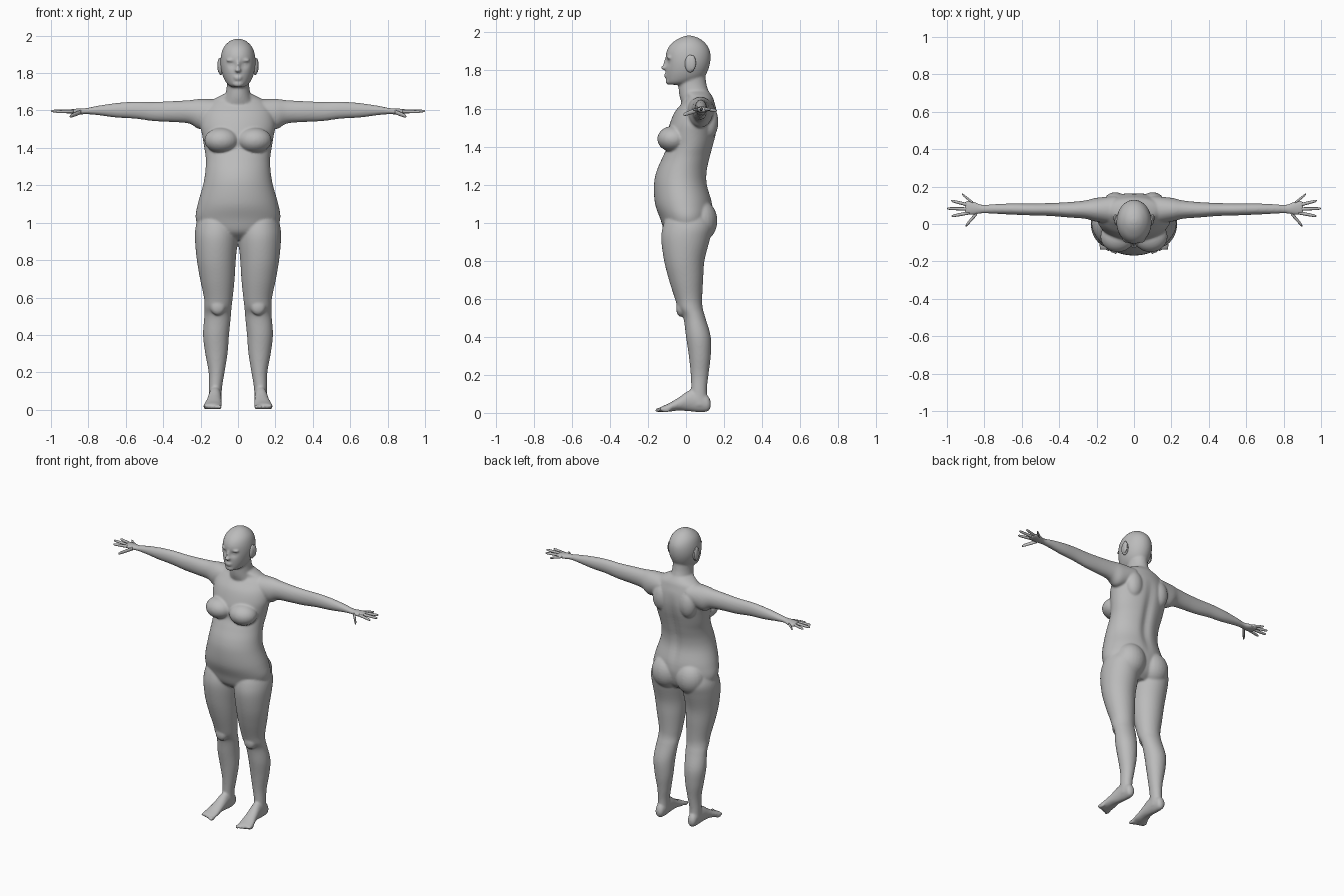
import bpy
import bmesh
import math
from mathutils import Matrix, Vector

cube = bpy.data.objects.get("Cube")
if cube:
    bpy.data.objects.remove(cube, do_unlink=True)

skin = bpy.data.materials.new("plain_grey")
skin.use_nodes = True
grey = (0.5, 0.5, 0.5, 1)
skin.diffuse_color = grey
skin.node_tree.nodes["Principled BSDF"].inputs["Base Color"].default_value = grey


def catmull(rings, steps):
    """Smoothly interpolate a list of rings."""
    result = []
    last = len(rings) - 1
    for i in range(last):
        a, b, c, d = (rings[min(max(i + k, 0), last)] for k in (-1, 0, 1, 2))
        for s in range(steps):
            t = s / steps
            result.append([
                q + t / 2 * (r - p + t * (2 * p - 5 * q + 4 * r - w + t * (3 * (q - r) + w - p)))
                for p, q, r, w in zip(a, b, c, d)])
    result.append(list(rings[last]))
    return result


def loft(bm, rings, axis="z", side=1, segments=40, steps=5):
    """Closed tube through oval rings: (position, low, high, low, high)."""
    loops = []
    for pos, a_low, a_high, b_low, b_high in catmull(rings, steps):
        loop = []
        for k in range(segments):
            angle = math.tau * k / segments
            a = (a_low + a_high) / 2 + (a_high - a_low) / 2 * math.cos(angle)
            b = (b_low + b_high) / 2 + (b_high - b_low) / 2 * math.sin(angle)
            x, y, z = {"x": (pos, a, b), "y": (a, pos, b), "z": (a, b, pos)}[axis]
            loop.append(bm.verts.new((x * side, y, z)))
        loops.append(loop)
    for low, high in zip(loops, loops[1:]):
        for k in range(segments):
            n = (k + 1) % segments
            bm.faces.new((low[k], low[n], high[n], high[k]))
    bm.faces.new(loops[0])
    bm.faces.new(loops[-1])
    return [v for loop in loops for v in loop]


def ball(bm, centre, radii):
    place = Matrix.Translation(centre) @ Matrix.Diagonal((*radii, 1))
    bmesh.ops.create_uvsphere(bm, u_segments=24, v_segments=16, radius=1, matrix=place)


def pair(bm, centre, radii):
    for side in (-1, 1):
        ball(bm, (centre[0] * side, *centre[1:]), radii)


def symmetric(rings):
    """Rings given as (height, half width, front, back)."""
    return [(z, -w, w, front, back) for z, w, front, back in rings]


def finish(bm, name):
    bmesh.ops.recalc_face_normals(bm, faces=bm.faces)
    for face in bm.faces:
        face.smooth = True
    mesh = bpy.data.meshes.new(name)
    bm.to_mesh(mesh)
    bm.free()
    mesh.materials.append(skin)
    obj = bpy.data.objects.new(name, mesh)
    bpy.context.collection.objects.link(obj)
    return obj


body = bmesh.new()

# Torso with a groove along the spine
torso = loft(body, symmetric([
    (.91, .1, -.06, .08), (.95, .19, -.11, .12), (1.02, .226, -.135, .14),
    (1.1, .215, -.163, .14), (1.2, .187, -.168, .115), (1.27, .175, -.155, .115),
    (1.34, .172, -.125, .13), (1.4, .18, -.1, .145), (1.46, .19, -.1, .16),
    (1.52, .2, -.085, .167), (1.58, .19, -.06, .163), (1.63, .165, -.02, .15),
    (1.66, .13, 0, .14), (1.69, .07, -.02, .12)]), segments=64)
for v in torso:
    if v.co.y > .05 and 1.05 < v.co.z < 1.6:
        fade = math.sin(math.pi * (v.co.z - 1.05) / .55)
        v.co.y -= .016 * fade * math.exp(-(v.co.x / .03) ** 2)

# Bust, buttocks and shoulder blades
pair(body, (.088, -.068, 1.44), (.092, .083, .068))
pair(body, (.09, .075, 1.01), (.1, .09, .11))
pair(body, (.1, .12, 1.53), (.06, .05, .09))

# Neck
loft(body, symmetric([
    (1.62, .095, -.02, .13), (1.67, .072, -.035, .125),
    (1.73, .06, -.04, .107), (1.8, .06, -.04, .1)]))

# Head with eye sockets
head = loft(body, symmetric([
    (1.725, .028, -.09, 0), (1.735, .05, -.1, .04), (1.76, .07, -.105, .09),
    (1.8, .086, -.107, .115), (1.85, .094, -.107, .128), (1.9, .09, -.102, .126),
    (1.94, .075, -.078, .105), (1.97, .045, -.035, .068), (1.983, .014, .002, .03)]),
    segments=64)
for v in head:
    if v.co.y < 0:
        away = Vector((abs(v.co.x) - .034, v.co.z - 1.846)).length
        v.co.y += .014 * math.exp(-(away / .018) ** 2)

# Facial features
pair(body, (.034, -.079, 1.846), (.014, .013, .01))
pair(body, (.034, -.087, 1.868), (.03, .015, .009))
ball(body, (0, -.104, 1.835), (.01, .014, .034))
ball(body, (0, -.112, 1.815), (.017, .02, .012))
ball(body, (0, -.104, 1.778), (.024, .012, .007))
ball(body, (0, -.102, 1.767), (.021, .012, .007))
ball(body, (0, -.088, 1.742), (.03, .02, .018))

leg_rings = [
    (1.04, .03, .205, -.1, .12), (.98, .004, .226, -.122, .14),
    (.91, .002, .23, -.13, .125), (.8, .012, .22, -.115, .097),
    (.7, .018, .203, -.09, .09), (.6, .028, .182, -.058, .085),
    (.55, .034, .179, -.042, .088), (.5, .038, .18, -.014, .102),
    (.4, .048, .187, 0, .13), (.3, .056, .175, .015, .13),
    (.2, .072, .157, .025, .118), (.12, .085, .155, .027, .11),
    (.04, .088, .156, .025, .115)]
foot_rings = [
    (.13, .11, .135, .03, .06), (.115, .095, .15, .008, .09),
    (.07, .088, .155, .004, .12), (.02, .088, .158, .008, .12),
    (-.04, .088, .168, .012, .08), (-.09, .086, .182, .006, .05),
    (-.125, .087, .186, .006, .035), (-.137, .09, .183, .01, .028)]
arm_rings = [
    (.1, 0, .15, 1.53, 1.66), (.2, .012, .14, 1.5, 1.662),
    (.26, .028, .126, 1.53, 1.655), (.35, .035, .117, 1.538, 1.65),
    (.45, .043, .112, 1.543, 1.646), (.55, .046, .11, 1.556, 1.647),
    (.65, .05, .11, 1.562, 1.64), (.75, .055, .106, 1.575, 1.625),
    (.81, .057, .103, 1.58, 1.613), (.85, .05, .117, 1.578, 1.611),
    (.89, .049, .125, 1.582, 1.607), (.905, .055, .12, 1.586, 1.603)]

# Legs, feet, toes and arms
for side in (-1, 1):
    loft(body, leg_rings, "z", side)
    loft(body, foot_rings, "y", side)
    loft(body, arm_rings, "x", side)
    for i in range(5):
        ball(body, (side * (.099 + .019 * i), -.138 + .008 * i, .015),
             (.012 - .0008 * i, .026, .013))
    ball(body, (side * .108, -.026, .55), (.04, .026, .045))

# Fuse the parts into one skin
figure = finish(body, "body")
fuse = figure.modifiers.new("fuse", "REMESH")
fuse.mode = "VOXEL"
fuse.voxel_size = .0065
fuse.use_smooth_shade = True
soften = figure.modifiers.new("soften", "SMOOTH")
soften.factor = .5
soften.iterations = 6

# Fingers: base and tip of each, and thickness
fingers = [
    ((.84, .058, 1.592), (.9, -.01, 1.568), .012),
    ((.88, .06, 1.595), (.975, .042, 1.593), .009),
    ((.88, .08, 1.596), (1, .083, 1.597), .009),
    ((.88, .1, 1.596), (.978, .125, 1.596), .009),
    ((.86, .112, 1.595), (.92, .16, 1.59), .008)]
for side, label in ((1, "left"), (-1, "right")):
    hand = bmesh.new()
    for base, tip, thick in fingers:
        rings = []
        for t, size in ((0, 1), (.5, .95), (.85, .8), (.96, .55), (1, .15)):
            x, y, z = Vector(base).lerp(Vector(tip), t)
            r = thick * size
            rings.append((x, y - r, y + r, z - r, z + r))
        loft(hand, rings, "x", side, segments=12, steps=3)
    finish(hand, label + "_fingers")

    # Ear with a raised rim
    ear = bmesh.new()
    ball(ear, (side * .092, .022, 1.836), (.016, .028, .046))
    ball(ear, (side * .1, .032, 1.84), (.01, .02, .04))
    finish(ear, label + "_ear")
